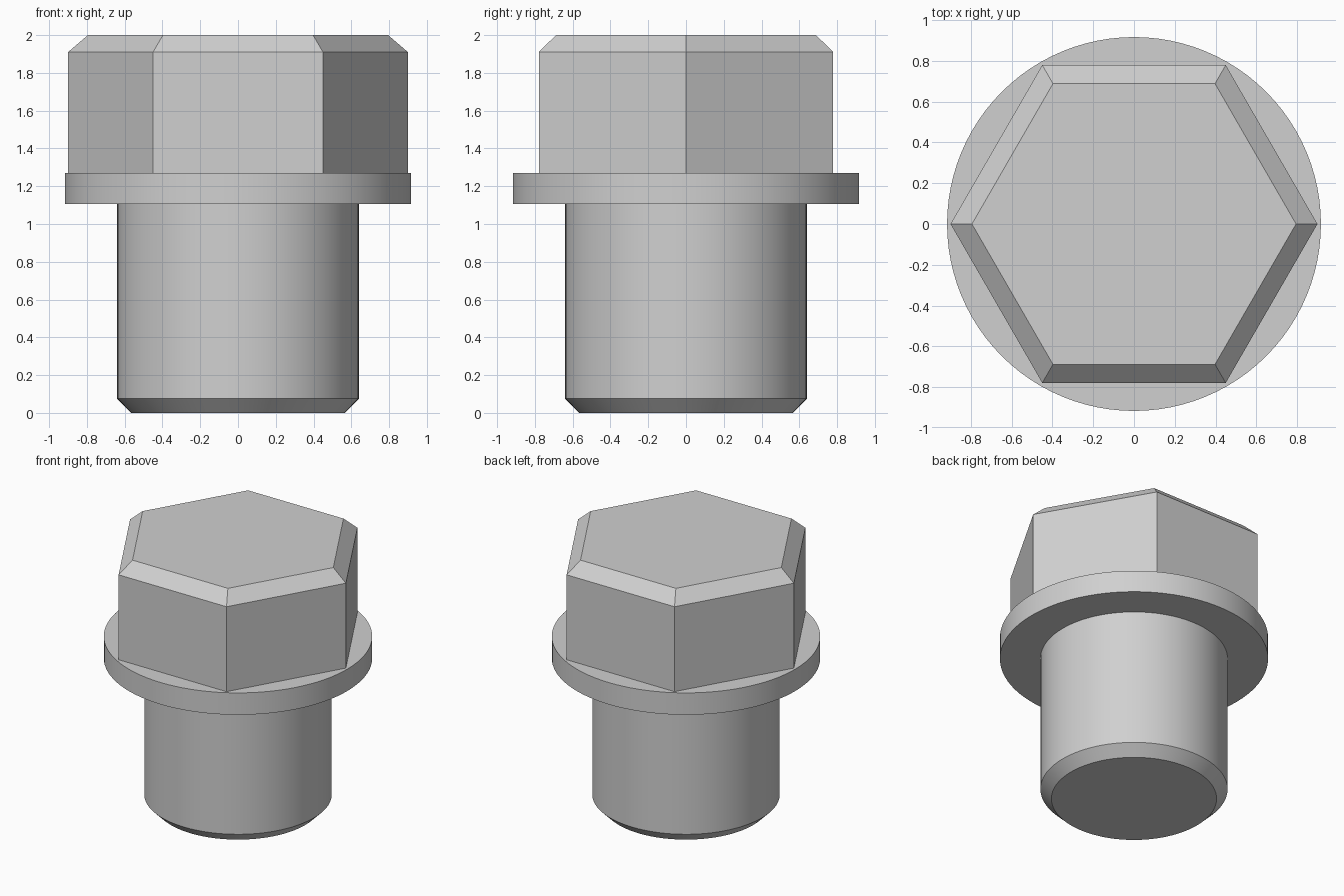
import bpy
import bmesh
from math import cos, sin, tau, radians

default_cube = bpy.data.objects.get("Cube")
if default_cube:
    bpy.data.objects.remove(default_cube, do_unlink=True)

# One plain steel colour
STEEL = (0.63, 0.63, 0.63, 1.0)
steel = bpy.data.materials.new("steel_grey")
steel.use_nodes = True
steel.diffuse_color = STEEL
steel.node_tree.nodes["Principled BSDF"].inputs["Base Color"].default_value = STEEL


def turned_part(name, profile, sides, smooth):
    """Closed solid from (radius, height) rings, listed bottom to top."""
    bm = bmesh.new()
    rings = [[bm.verts.new((r * cos(tau * i / sides), r * sin(tau * i / sides), z))
              for i in range(sides)] for r, z in profile]
    for low, high in zip(rings, rings[1:]):
        for i in range(sides):
            j = (i + 1) % sides
            bm.faces.new((low[i], low[j], high[j], high[i]))
    bm.faces.new(rings[0][::-1])
    bm.faces.new(rings[-1])
    mesh = bpy.data.meshes.new(name)
    bm.to_mesh(mesh)
    bm.free()
    mesh.materials.append(steel)
    part = bpy.data.objects.new(name, mesh)
    bpy.context.collection.objects.link(part)
    if smooth:
        bpy.ops.object.select_all(action="DESELECT")
        part.select_set(True)
        bpy.context.view_layer.objects.active = part
        bpy.ops.object.shade_smooth_by_angle(angle=radians(30))
    return part


# Round shank with a chamfered lower end
turned_part("shank", [(0.565, 0), (0.64, 0.075), (0.64, 1.105)], 96, True)

# Flat washer flange
turned_part("flange", [(0.917, 1.105), (0.917, 1.27)], 96, True)

# Hexagonal head with a bevelled top edge
turned_part("hex_head", [(0.9, 1.27), (0.9, 1.91), (0.795, 2)], 6, False)
